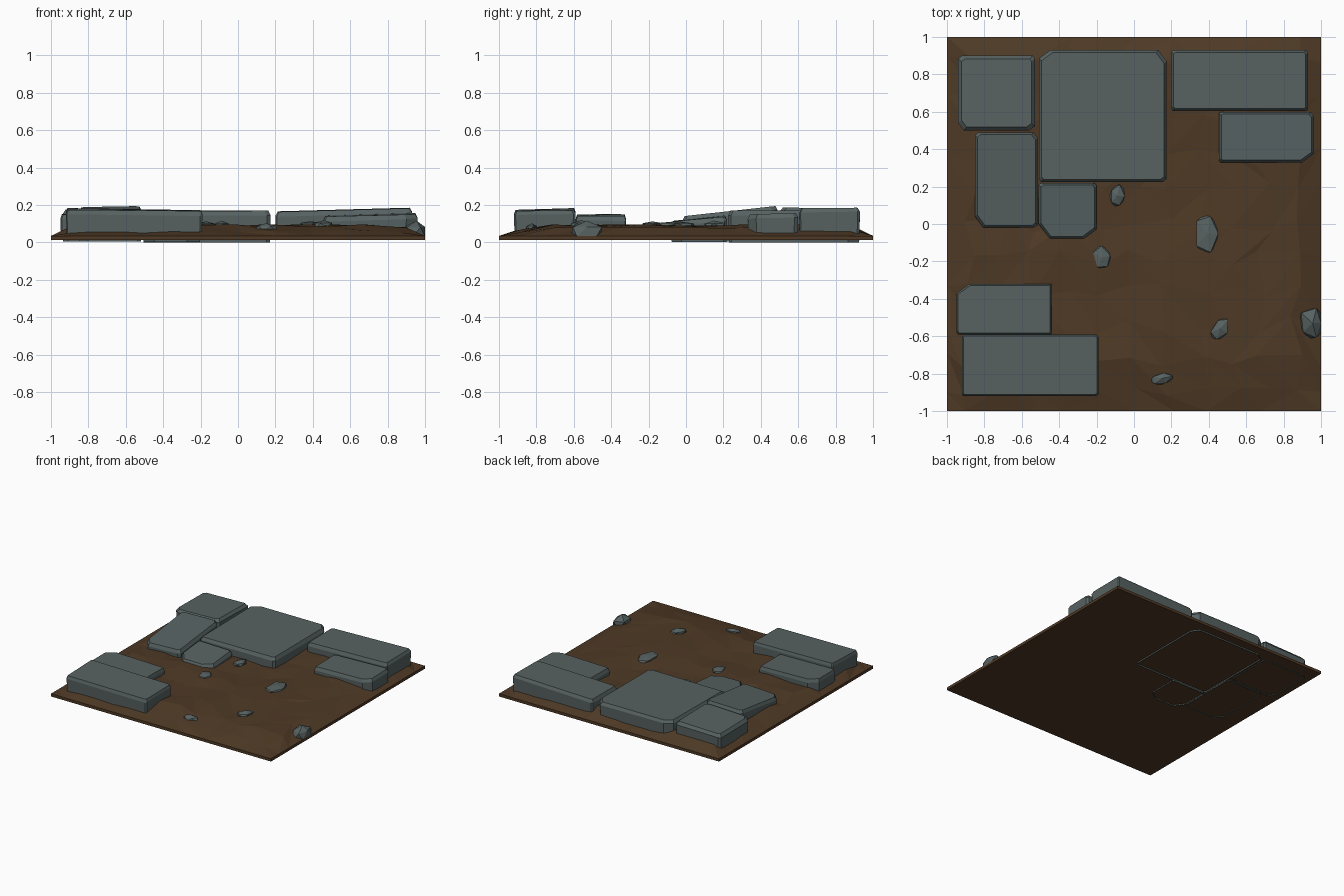
import bpy, bmesh, math, random
from mathutils import Vector

if "Cube" in bpy.data.objects:
    bpy.data.objects.remove(bpy.data.objects["Cube"])

random.seed(4)


def material(name, rgb):
    m = bpy.data.materials.new(name)
    m.diffuse_color = (*rgb, 1)
    m.use_nodes = True
    m.node_tree.nodes["Principled BSDF"].inputs["Base Color"].default_value = m.diffuse_color
    return m


STONE = material("grey stone", (0.095, 0.122, 0.12))
DIRT = material("brown dirt", (0.078, 0.042, 0.019))


def finish(bm, name, mat):
    bmesh.ops.recalc_face_normals(bm, faces=bm.faces[:])
    me = bpy.data.meshes.new(name)
    bm.to_mesh(me)
    bm.free()
    me.materials.append(mat)
    ob = bpy.data.objects.new(name, me)
    bpy.context.collection.objects.link(ob)
    return ob


def ground(x, y):
    """Height of the dirt mound: low rim, rising to a plateau."""
    f = min((1 + x) / 0.12, (1 - x) / 0.15, (1 + y) / 0.24, (1 - y) / 0.12, 1)
    return 0.035 + 0.053 * max(f, 0)


# Dirt bed: jittered low-poly height field with rim walls and flat underside
def dirt_bed():
    bm = bmesh.new()
    lines = [-1, -0.88, -0.72, -0.54, -0.36, -0.18, 0, 0.18, 0.36, 0.54, 0.7, 0.86, 1]
    n = len(lines)
    rows = []
    for j, y in enumerate(lines):
        row = []
        for i, x in enumerate(lines):
            px, py = x, y
            if 0 < i < n - 1:
                px += random.uniform(-0.045, 0.045)
            if 0 < j < n - 1:
                py += random.uniform(-0.045, 0.045)
            z = ground(px, py)
            if 0 < i < n - 1 and 0 < j < n - 1:
                z += random.uniform(-0.009, 0.01)
            row.append(bm.verts.new((px, py, z)))
        rows.append(row)
    for j in range(n - 1):
        for i in range(n - 1):
            a, b, c, d = rows[j][i], rows[j][i + 1], rows[j + 1][i + 1], rows[j + 1][i]
            tris = ((a, b, c), (a, c, d)) if random.random() < 0.5 else ((a, b, d), (b, c, d))
            for t in tris:
                bm.faces.new(t)
    rim = [e for e in bm.edges if e.is_boundary]
    ext = bmesh.ops.extrude_edge_only(bm, edges=rim)["geom"]
    for v in ext:
        if isinstance(v, bmesh.types.BMVert):
            v.co.z = 0.012
    bmesh.ops.contextual_create(bm, geom=[e for e in ext if isinstance(e, bmesh.types.BMEdge)])
    finish(bm, "dirt_bed", DIRT)


# Paving slab: chipped rectangle with a tilted top and worn rim, open underneath
# tops and chips run: front left, front right, back right, back left
def slab(name, x0, x1, y0, y1, z0, tops, chips, rim=0.012):
    bm = bmesh.new()
    corners = [(x0, y0), (x1, y0), (x1, y1), (x0, y1)]
    outline = []
    for k in range(4):
        c = Vector(corners[k])
        before = (Vector(corners[k - 1]) - c).normalized()
        after = (Vector(corners[(k + 1) % 4]) - c).normalized()
        s = chips[k]
        outline += [c + before * s, c + after * s * 0.75]
    mid = Vector(((x0 + x1) / 2, (y0 + y1) / 2))
    size = Vector((x1 - x0, y1 - y0)) / 2

    def top(p):
        u, v = (p.x - x0) / (x1 - x0), (p.y - y0) / (y1 - y0)
        return (tops[0] * (1 - u) + tops[1] * u) * (1 - v) + (tops[3] * (1 - u) + tops[2] * u) * v

    def ring(inset, height):
        pts = []
        for p in outline:
            d = p - mid
            q = mid + Vector((d.x * (1 - inset / size.x), d.y * (1 - inset / size.y)))
            pts.append(bm.verts.new((q.x, q.y, height(q))))
        return pts

    rings = [ring(0.004, lambda q: z0),
             ring(0, lambda q: top(q) - 0.02 - random.uniform(0, 0.008)),
             ring(rim, top)]
    for low, high in zip(rings, rings[1:]):
        for k in range(8):
            m = (k + 1) % 8
            bm.faces.new((low[k], low[m], high[m], high[k]))
    bm.faces.new(rings[-1])
    finish(bm, name, STONE)


# Pebble: flattened, jittered faceted ball set in the dirt
def pebble(name, x, y, w, d, h, turn):
    bm = bmesh.new()
    bmesh.ops.create_icosphere(bm, subdivisions=1, radius=1)
    z = ground(x, y) + 0.004
    ct, st = math.cos(turn), math.sin(turn)
    for v in bm.verts:
        p = v.co * random.uniform(0.85, 1.12)
        p = Vector((p.x * w / 2, p.y * d / 2, p.z * h))
        v.co = (min(x + p.x * ct - p.y * st, 1.0), y + p.x * st + p.y * ct, max(z + p.z, 0.03))
    finish(bm, name, STONE)


dirt_bed()

# Back left group
slab("slab_back_left", -0.94, -0.53, 0.5, 0.9, 0.004,
     (0.175, 0.188, 0.18, 0.17), (0.04, 0.03, 0.015, 0.02), 0.018)
slab("slab_left", -0.85, -0.515, -0.02, 0.49, 0.004,
     (0.125, 0.14, 0.196, 0.19), (0.06, 0.02, 0.03, 0.02))
slab("slab_large", -0.508, 0.175, 0.225, 0.93, 0.0,
     (0.165, 0.17, 0.172, 0.172), (0.015, 0.02, 0.06, 0.06), 0.014)
slab("slab_small", -0.51, -0.2, -0.08, 0.22, 0.002,
     (0.115, 0.112, 0.138, 0.145), (0.08, 0.07, 0.015, 0.015))

# Back right group
slab("slab_back_right", 0.2, 0.93, 0.605, 0.93, 0.02,
     (0.163, 0.183, 0.186, 0.166), (0.01, 0.01, 0.012, 0.012))
slab("slab_right", 0.455, 0.96, 0.33, 0.6, 0.02,
     (0.138, 0.15, 0.158, 0.142), (0.01, 0.06, 0.02, 0.01))

# Front left group
slab("slab_front_left", -0.92, -0.19, -0.92, -0.59, 0.02,
     (0.174, 0.168, 0.172, 0.184), (0.008, 0.012, 0.012, 0.01), 0.008)
slab("slab_front_left_low", -0.95, -0.44, -0.59, -0.32, 0.02,
     (0.15, 0.142, 0.14, 0.152), (0.01, 0.005, 0.005, 0.07), 0.008)

# Loose pebbles: x, y, width, depth, half height, turn
for k, p in enumerate([(-0.09, 0.15, 0.09, 0.13, 0.022, 0.0),
                       (-0.17, -0.18, 0.1, 0.14, 0.022, 0.3),
                       (0.39, -0.05, 0.14, 0.23, 0.025, 0.0),
                       (0.46, -0.56, 0.09, 0.14, 0.025, -0.5),
                       (0.15, -0.825, 0.13, 0.07, 0.024, 0.2),
                       (0.955, -0.53, 0.16, 0.2, 0.066, 0.0)]):
    pebble("pebble_%d" % (k + 1), *p)
